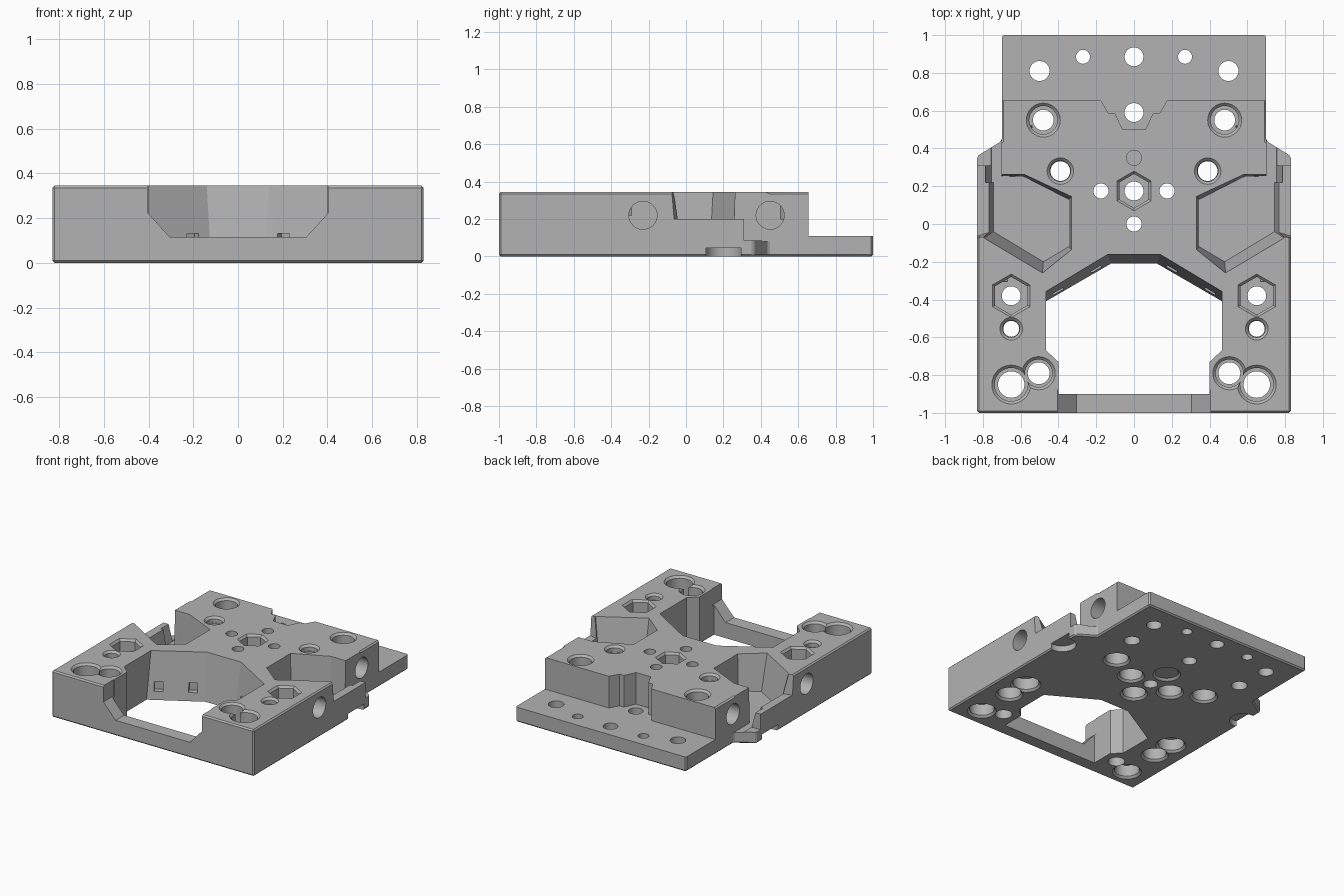
import bpy, bmesh, math

if "Cube" in bpy.data.objects:
    bpy.data.objects.remove(bpy.data.objects["Cube"])

TOP = 0.345
ABOVE = 0.5

grey = bpy.data.materials.new("plain grey")
grey.use_nodes = True
grey.diffuse_color = (0.45, 0.45, 0.45, 1)
grey.node_tree.nodes["Principled BSDF"].inputs["Base Color"].default_value = (0.45, 0.45, 0.45, 1)


def prism(name, low, z0, z1, high=None):
    """Solid between two outlines with the same number of points."""
    bm = bmesh.new()
    a = [bm.verts.new((x, y, z0)) for x, y in low]
    b = [bm.verts.new((x, y, z1)) for x, y in (high or low)]
    bm.faces.new(a)
    bm.faces.new(b)
    for i in range(len(a)):
        j = (i + 1) % len(a)
        bm.faces.new((a[i], a[j], b[j], b[i]))
    bmesh.ops.recalc_face_normals(bm, faces=bm.faces)
    mesh = bpy.data.meshes.new(name)
    bm.to_mesh(mesh)
    bm.free()
    ob = bpy.data.objects.new(name, mesh)
    bpy.context.collection.objects.link(ob)
    mesh.materials.append(grey)
    return ob


def mirrored(half):
    return half + [(-x, y) for x, y in reversed(half)]


def apply(mod):
    bpy.context.view_layer.objects.active = body
    bpy.ops.object.modifier_apply(modifier=mod.name)


def cut(tool):
    mod = body.modifiers.new("cut", "BOOLEAN")
    mod.operation, mod.solver, mod.object = "DIFFERENCE", "EXACT", tool
    apply(mod)
    bpy.data.objects.remove(tool)


def ring(x, y, r, n):
    turn = math.pi / 2
    return [(x + r * math.cos(turn + math.tau * i / n), y + r * math.sin(turn + math.tau * i / n))
            for i in range(n)]


def hole(x, y, r, z0=-0.1, z1=ABOVE, n=32, r1=None):
    cut(prism("hole_cutter", ring(x, y, r, n), z0, z1, ring(x, y, r1 or r, n)))


def recess(x, y, r, floor, n=32):
    """Pocket from above with a chamfered rim."""
    hole(x, y, r, floor, ABOVE, n)
    hole(x, y, r, TOP - 0.015, TOP + 0.015, n, r + 0.03)


def side_poly(points, s):
    return [(s * x, y) for x, y in points]


# Body: full outline with fine chamfered edges
body = prism("base_block", mirrored([(0.83, -1), (0.83, 0.36), (0.70, 0.44), (0.70, 1)]), 0, TOP)
bev = body.modifiers.new("chamfer", "BEVEL")
bev.width, bev.segments = 0.01, 1
apply(bev)

# Low rear plate with the stepped notch in the block above it
cut(prism("rear_cutter", mirrored([(0.06, 0.5), (0.10, 0.585), (0.135, 0.585),
                                   (0.175, 0.655), (1, 0.655), (1, 1.1)]), 0.11, ABOVE))

# Central opening with a sloping rear wall
wide = [(0.40, -0.90), (0.40, -0.73), (0.465, -0.67)]
cut(prism("opening_cutter", mirrored(wide + [(0.465, -0.41), (0.12, -0.21)]), -0.01, TOP + 0.01,
          mirrored(wide + [(0.465, -0.355), (0.14, -0.16)])))

# Front gap above the low cross bar
gap = prism("front_gap_cutter", mirrored([(0.305, 0.115), (0.405, 0.225), (0.405, ABOVE)]), 0.88, 1.1)
gap.rotation_euler.x = math.pi / 2
bpy.context.view_layer.update()
cut(gap)

for s in (1, -1):
    # Side pocket: sloping front wall and sloping rim
    low = [(0.58, 0.25), (0.345, 0.13), (0.345, -0.12), (0.48, -0.20), (0.745, -0.04),
           (0.745, 0.2), (0.745, 0.255), (0.72, 0.255)]
    high = [(0.58, 0.262), (0.33, 0.145), (0.33, -0.135), (0.485, -0.26), (0.795, -0.075),
            (0.795, 0.2), (0.795, 0.262), (0.72, 0.262)]
    cut(prism("pocket_cutter", side_poly(low, s), 0.08, TOP + 0.005, side_poly(high, s)))
    # Channel behind the rim and the lowered rim itself
    channel = [(0.701, 0.22), (0.755, 0.22), (0.755, 0.5), (0.701, 0.5)]
    wide_channel = [(0.701, 0.22), (0.79, 0.22), (0.79, 0.5), (0.701, 0.5)]
    cut(prism("channel_cutter", side_poly(channel, s), 0.08, 0.21, side_poly(wide_channel, s)))
    rim = [(0.72, -0.03), (0.9, -0.085), (0.9, 0.5), (0.701, 0.5), (0.701, 0.2)]
    rim_top = [(0.72, -0.12), (0.9, -0.11), (0.9, 0.5), (0.701, 0.5), (0.701, 0.2)]
    cut(prism("rim_cutter", side_poly(rim, s), 0.2, ABOVE, side_poly(rim_top, s)))
    tail = [(0.701, 0.31), (0.9, 0.31), (0.9, 0.5), (0.701, 0.5)]
    cut(prism("tail_cutter", side_poly(tail, s), 0.085, ABOVE))

    # Round recess under the rim
    hole(s * 0.81, 0.2, 0.095, -0.1, 0.045)

    # Cross holes in the sides
    for x, y in ((0.83, -0.23), (0.70, 0.45)):
        drill = prism("cross_hole_cutter", ring(0, 0, 0.075, 32), -0.16, 0.16)
        drill.rotation_euler.y = math.pi / 2
        drill.location = (s * x, y, 0.22)
        bpy.context.view_layer.update()
        cut(drill)

    # Small slots low in the angled walls
    for x, y in ((0.20, -0.24), (0.40, -0.36)):
        slot = prism("slot_cutter", [(-0.03, -0.04), (0.03, -0.04), (0.03, 0.04), (-0.03, 0.04)], 0.06, 0.13)
        slot.rotation_euler.z = -s * math.pi / 6
        slot.location = (s * x, y, 0)
        bpy.context.view_layer.update()
        cut(slot)

    # Plain through holes
    for x, y, r in ((0.27, 0.885, 0.037), (0.5, 0.81, 0.053), (0.48, 0.55, 0.055),
                    (0.39, 0.28, 0.052), (0.175, 0.175, 0.04), (0.65, -0.38, 0.05),
                    (0.65, -0.555, 0.042), (0.65, -0.85, 0.07), (0.505, -0.79, 0.058)):
        hole(s * x, y, r)
    # Chamfered recesses from above
    for x, y, r, floor, n in ((0.48, 0.55, 0.075, 0.2, 32), (0.65, -0.38, 0.1, 0.22, 6),
                              (0.65, -0.85, 0.088, 0.2, 32), (0.505, -0.79, 0.073, 0.2, 32),
                              (0.39, 0.28, 0.055, 0.3, 32), (0.65, -0.555, 0.045, 0.3, 32)):
        recess(s * x, y, r, floor, n)
    # Counterbores from below
    for x, y, r in ((0.39, 0.28, 0.08), (0.175, 0.175, 0.08), (0.65, -0.38, 0.09),
                    (0.65, -0.555, 0.08), (0.65, -0.85, 0.085)):
        hole(s * x, y, r, -0.1, 0.1)
        hole(s * x, y, r + 0.03, -0.015, 0.015, 32, r)

# Holes on the centre line
for y, r in ((0.885, 0.05), (0.59, 0.05), (0.35, 0.04), (0.175, 0.05), (0, 0.04)):
    hole(0, y, r)
recess(0, 0.175, 0.09, 0.22, 6)
for y in (0.35, 0):
    hole(0, y, 0.08, -0.1, 0.1)
    hole(0, y, 0.11, -0.015, 0.015, 32, 0.08)

# Smooth the round walls, keep edges sharp
bpy.ops.object.select_all(action="DESELECT")
body.select_set(True)
bpy.context.view_layer.objects.active = body
bpy.ops.object.shade_smooth_by_angle(angle=math.radians(25))
